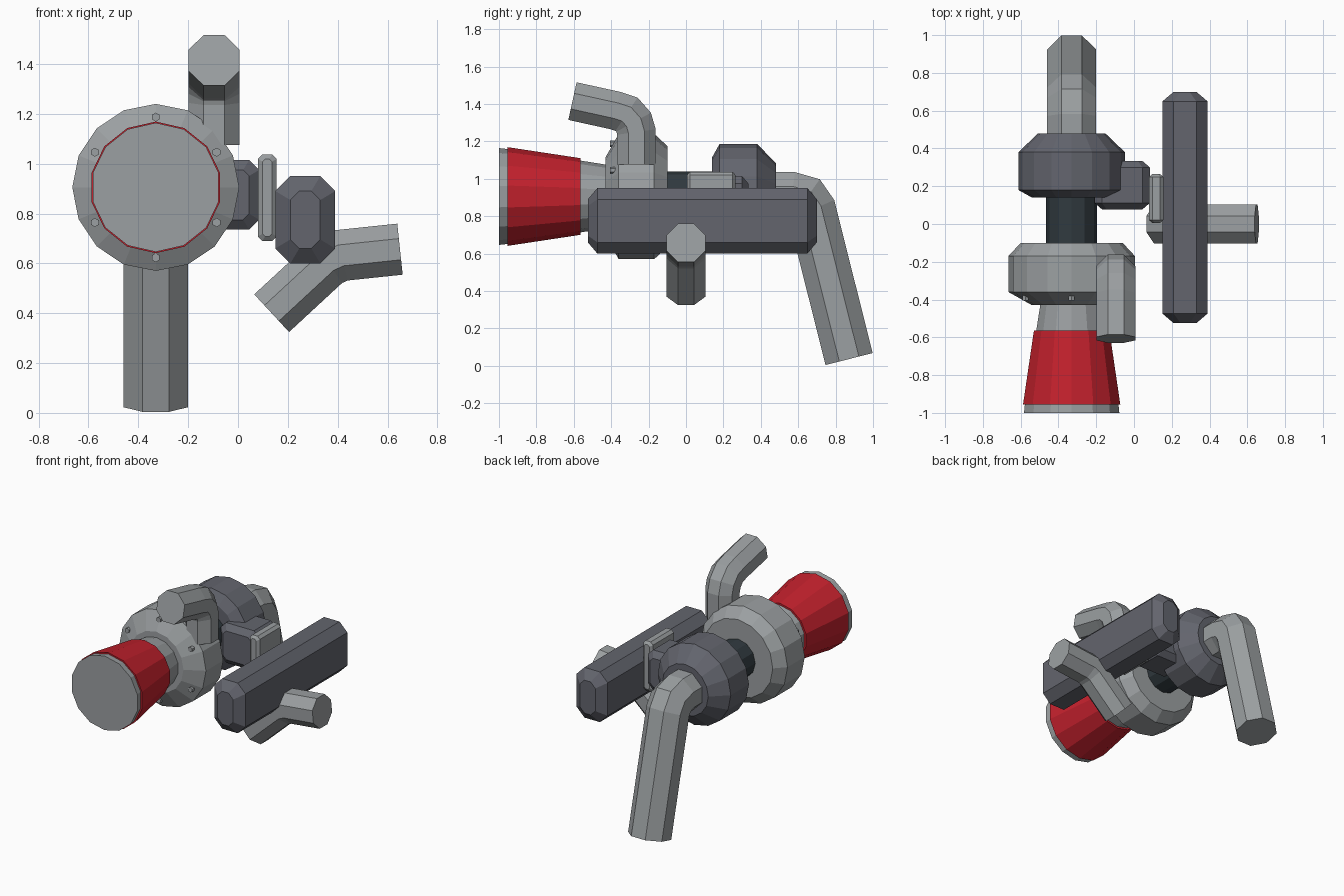
import bpy, bmesh, math
from mathutils import Vector

if "Cube" in bpy.data.objects:
    bpy.data.objects.remove(bpy.data.objects["Cube"])


def material(name, rgb):
    m = bpy.data.materials.new(name)
    m.diffuse_color = (*rgb, 1)
    m.use_nodes = True
    m.node_tree.nodes["Principled BSDF"].inputs["Base Color"].default_value = m.diffuse_color
    return m


LIGHT = material("light grey metal", (0.33, 0.35, 0.36))
DARK = material("dark grey metal", (0.125, 0.13, 0.155))
BLACK = material("blue black metal", (0.03, 0.042, 0.05))
RED = material("red rubber", (0.55, 0.015, 0.026))


def loft(name, rings, mat):
    """Skin a list of equal-length rings and cap both ends."""
    bm = bmesh.new()
    rows = [[bm.verts.new(p) for p in ring] for ring in rings]
    n = len(rows[0])
    for a, b in zip(rows, rows[1:]):
        for i in range(n):
            j = (i + 1) % n
            bm.faces.new((a[i], a[j], b[j], b[i]))
    bm.faces.new(rows[0])
    bm.faces.new(rows[-1])
    bmesh.ops.recalc_face_normals(bm, faces=bm.faces)
    me = bpy.data.meshes.new(name)
    bm.to_mesh(me)
    bm.free()
    me.materials.append(mat)
    ob = bpy.data.objects.new(name, me)
    bpy.context.collection.objects.link(ob)
    return ob


AX, AZ = -0.33, 0.905  # the main rotor axis runs along y here


def lathe(name, profile, sides, mat, cx=AX, cz=AZ):
    """Turn (y, radius) pairs about an axis along y, one corner at the top."""
    ang = [math.tau * (i / sides + 0.25) for i in range(sides)]
    loft(name, [[(cx + r * math.cos(a), y, cz + r * math.sin(a)) for a in ang]
                for y, r in profile], mat)


def pipe(name, path, side, apothem, mat):
    """Sweep a flat-sided octagon along a planar path; side is the plane normal."""
    pts, side = [Vector(p) for p in path], Vector(side)
    radius = apothem / math.cos(math.pi / 8)
    rings = []
    for i, p in enumerate(pts):
        d_in = (p - pts[i - 1]).normalized() if i else (pts[1] - p).normalized()
        d_out = (pts[i + 1] - p).normalized() if i < len(pts) - 1 else d_in
        t = (d_in + d_out).normalized()
        n = t.cross(side) / t.dot(d_in)  # mitred normal
        rings.append([p + radius * (side * math.cos(a) + n * math.sin(a))
                      for a in (math.tau * (k + 0.5) / 8 for k in range(8))])
    loft(name, rings, mat)


def chamfered_block(name, x0, x1, y0, y1, z0, z1, c, mat):
    """Octagonal block along y with chamfered ends."""
    def ring(y, inset):
        a, b, d, e = x0 + inset, x1 - inset, z0 + inset, z1 - inset
        k = c * (0.6 if inset else 1)
        return [(a + k, y, d), (b - k, y, d), (b, y, d + k), (b, y, e - k),
                (b - k, y, e), (a + k, y, e), (a, y, e - k), (a, y, d + k)]
    loft(name, [ring(y0, c), ring(y0 + c * 0.85, 0),
                ring(y1 - c * 0.85, 0), ring(y1, c)], mat)


# Intake cone with its red sleeve
lathe("intake_cone", [(-1.0, 0.259), (-0.955, 0.254), (-0.40, 0.166)], 14, LIGHT)
lathe("intake_sleeve", [(-0.955, 0.264), (-0.565, 0.205)], 14, RED)

# Compressor housing and its ring of bolts
lathe("compressor_housing", [(-0.43, 0.21), (-0.36, 0.335), (-0.17, 0.335),
                             (-0.10, 0.27)], 16, LIGHT)
for i in range(6):
    a = math.tau * (i / 6 + 0.25)
    lathe(f"housing_bolt_{i + 1}", [(-0.405, 0.018), (-0.36, 0.018)], 6, LIGHT,
          AX + 0.282 * math.cos(a), AZ + 0.282 * math.sin(a))

# Bearing core and turbine housing
lathe("bearing_core", [(-0.14, 0.135), (0.18, 0.135)], 12, BLACK)
lathe("turbine_housing", [(0.14, 0.21), (0.18, 0.282), (0.38, 0.282),
                          (0.48, 0.178)], 16, DARK)

# Pipes
pipe("exhaust_pipe", [(AX, 0.40, AZ), (AX, 0.565, AZ), (AX, 0.635, 0.885),
                      (AX, 0.672, 0.832), (AX, 0.872, 0.036)], (1, 0, 0), 0.13, LIGHT)
pipe("outlet_pipe", [(-0.096, y, z) for y, z in (
    (-0.265, 1.075), (-0.265, 1.25), (-0.28, 1.302), (-0.318, 1.345),
    (-0.375, 1.364), (-0.607, 1.415))], (1, 0, 0), 0.103, LIGHT)
pipe("side_pipe", [(0.135, 0, 0.40), (0.36, 0, 0.608), (0.413, 0, 0.632),
                   (0.65, 0, 0.657)], (0, 1, 0), 0.103, LIGHT)

# Manifold blocks
chamfered_block("manifold", 0.15, 0.39, -0.525, 0.70, 0.60, 0.95, 0.06, DARK)
chamfered_block("turbine_inlet", -0.21, 0.085, 0.078, 0.333, 0.735, 1.015, 0.04, DARK)
chamfered_block("mounting_flange", 0.08, 0.155, 0.005, 0.265, 0.69, 1.037, 0.018, LIGHT)
